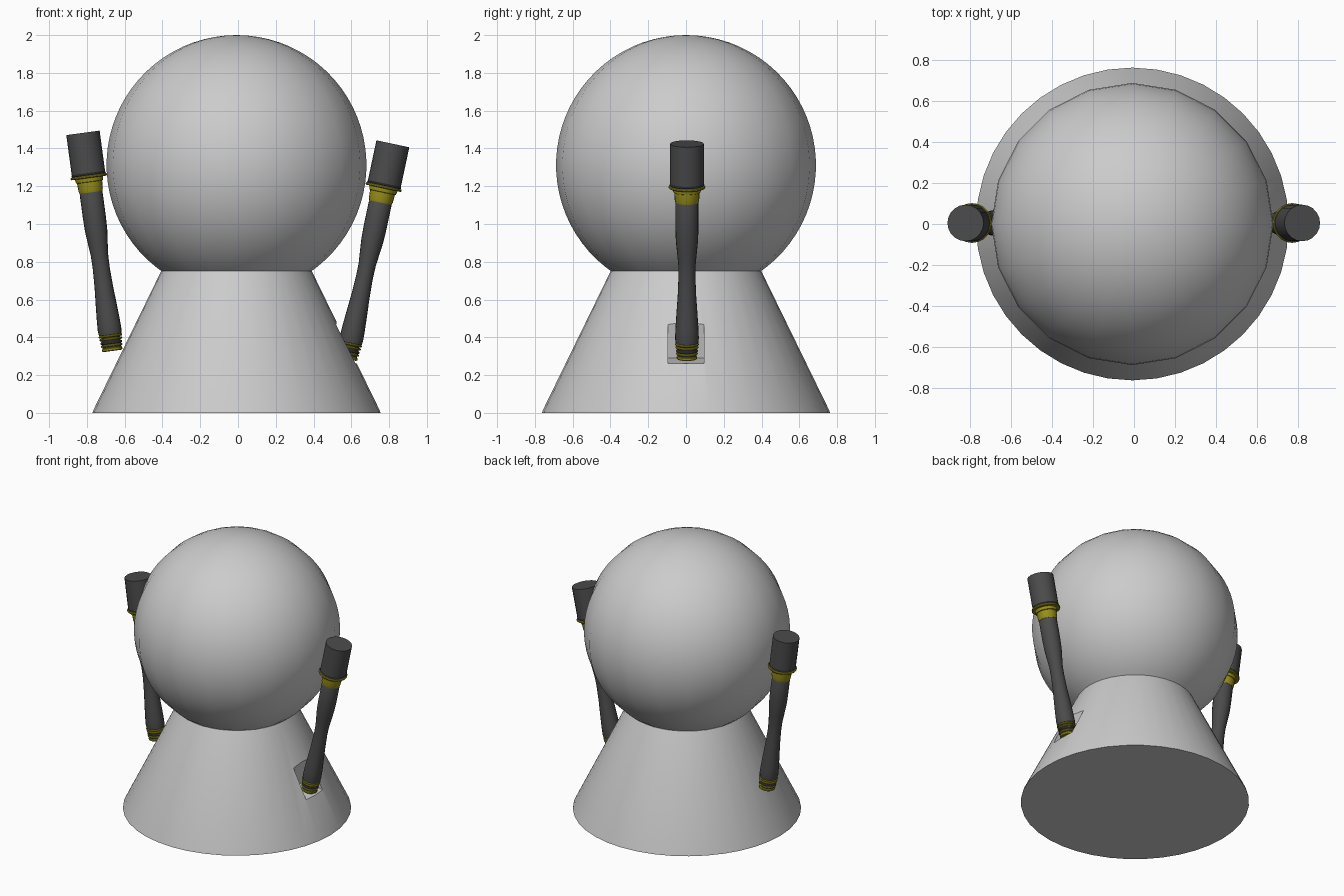
import bpy, bmesh, math
from mathutils import Matrix, Vector

if "Cube" in bpy.data.objects:
    bpy.data.objects.remove(bpy.data.objects["Cube"])


def material(name, rgb):
    m = bpy.data.materials.new(name)
    m.diffuse_color = (*rgb, 1)
    m.use_nodes = True
    m.node_tree.nodes["Principled BSDF"].inputs["Base Color"].default_value = m.diffuse_color
    return m


DARK = material("dark_grey", (0.07, 0.07, 0.07))
YELLOW = material("yellow", (0.32, 0.28, 0.01))


def smooth(ob):
    bpy.ops.object.select_all(action='DESELECT')
    bpy.context.view_layer.objects.active = ob
    ob.select_set(True)
    bpy.ops.object.shade_smooth_by_angle(angle=math.radians(32))


def lathe(name, profile, sides, matrix, mat=None):
    """Revolve (radius, height) points about local z."""
    bm = bmesh.new()
    vs = [bm.verts.new((r, 0, z)) for r, z in profile]
    es = [bm.edges.new(p) for p in zip(vs, vs[1:])]
    bmesh.ops.spin(bm, geom=vs + es, cent=(0, 0, 0), axis=(0, 0, 1),
                   angle=2 * math.pi, steps=sides)
    bmesh.ops.remove_doubles(bm, verts=bm.verts, dist=1e-5)
    bmesh.ops.recalc_face_normals(bm, faces=bm.faces)
    me = bpy.data.meshes.new(name)
    bm.to_mesh(me)
    bm.free()
    ob = bpy.data.objects.new(name, me)
    bpy.context.collection.objects.link(ob)
    ob.matrix_world = matrix
    if mat:
        me.materials.append(mat)
    smooth(ob)
    return ob


def arm_frame(x, z, tilt):
    return Matrix.Translation((x, 0.005, z)) @ Matrix.Rotation(math.radians(tilt), 4, 'Y')


FRAMES = {"left": arm_frame(-0.665, 0.33, -7.7), "right": arm_frame(0.578, 0.287, 12)}
CENTRE = Matrix.Translation((-0.008, 0, 0))

# Head: 20-sided sphere, cut where it meets the body
R, HZ = 0.688, 1.312
end = math.acos((0.74 - HZ) / R)
head = [(R * math.sin(end * i / 30), HZ + R * math.cos(end * i / 30)) for i in range(31)]
lathe("head", head, 20, CENTRE)

# Body: cone with a closed base
body = lathe("body", [(0, 0), (0.762, 0), (0.76, 0.01), (0.398, 0.752), (0, 0.752)], 40, CENTRE)

# Pocket cut in the body, aligned with the right arm
lo, hi = Vector((-0.094, -0.1, -0.015)), Vector((0.4, 0.09, 0.5))
bpy.ops.mesh.primitive_cube_add(size=1)
cutter = bpy.context.object
cutter.name = "pocket_cutter"
cutter.hide_render = True
cutter.matrix_world = (FRAMES["right"] @ Matrix.Translation((lo + hi) / 2)
                       @ Matrix.Diagonal((*(hi - lo), 1)))
mod = body.modifiers.new("pocket", 'BOOLEAN')
mod.operation = 'DIFFERENCE'
mod.solver = 'EXACT'
mod.object = cutter
bpy.context.view_layer.update()
bpy.context.view_layer.objects.active = body
bpy.ops.object.modifier_apply(modifier="pocket")
bpy.data.objects.remove(cutter)
smooth(body)


def band(r, z0, z1, bevel=0.004):
    return [(0, z0), (r - bevel, z0), (r, z0 + bevel), (r, z1 - bevel), (r - bevel, z1), (0, z1)]


# Arms: (part, profile, material) along the arm axis from the lower end
STICK = [(0, 0.0), (0.05, 0.0), (0.05, 0.08), (0.060, 0.085), (0.063, 0.11), (0.061, 0.16),
         (0.056, 0.24), (0.049, 0.34), (0.045, 0.44), (0.046, 0.51), (0.052, 0.57),
         (0.059, 0.64), (0.061, 0.71), (0.061, 0.84), (0.056, 0.855), (0, 0.855)]
COLLAR = [(0, 0.845), (0.061, 0.845), (0.065, 0.86), (0.067, 0.9), (0.072, 0.902),
          (0.075, 0.918), (0.075, 0.93), (0, 0.93)]
PARTS = [
    ("stick", STICK, DARK),
    ("collar", COLLAR, YELLOW),
    ("flange", band(0.097, 0.922, 0.936), YELLOW),
    ("flange_top", band(0.092, 0.936, 0.946), DARK),
    ("cap", [(0, 0.946), (0.089, 0.946), (0.089, 1.163), (0, 1.163)], DARK),
    ("end_ring", band(0.054, -0.002, 0.016), YELLOW),
    ("lower_ring", band(0.058, 0.022, 0.034), YELLOW),
    ("middle_ring", band(0.058, 0.036, 0.050), DARK),
    ("upper_ring", band(0.061, 0.056, 0.068), YELLOW),
    ("top_ring", band(0.063, 0.072, 0.084), YELLOW),
]
for side, frame in FRAMES.items():
    for part, profile, mat in PARTS:
        lathe(f"{side}_arm_{part}", profile, 20, frame, mat)
